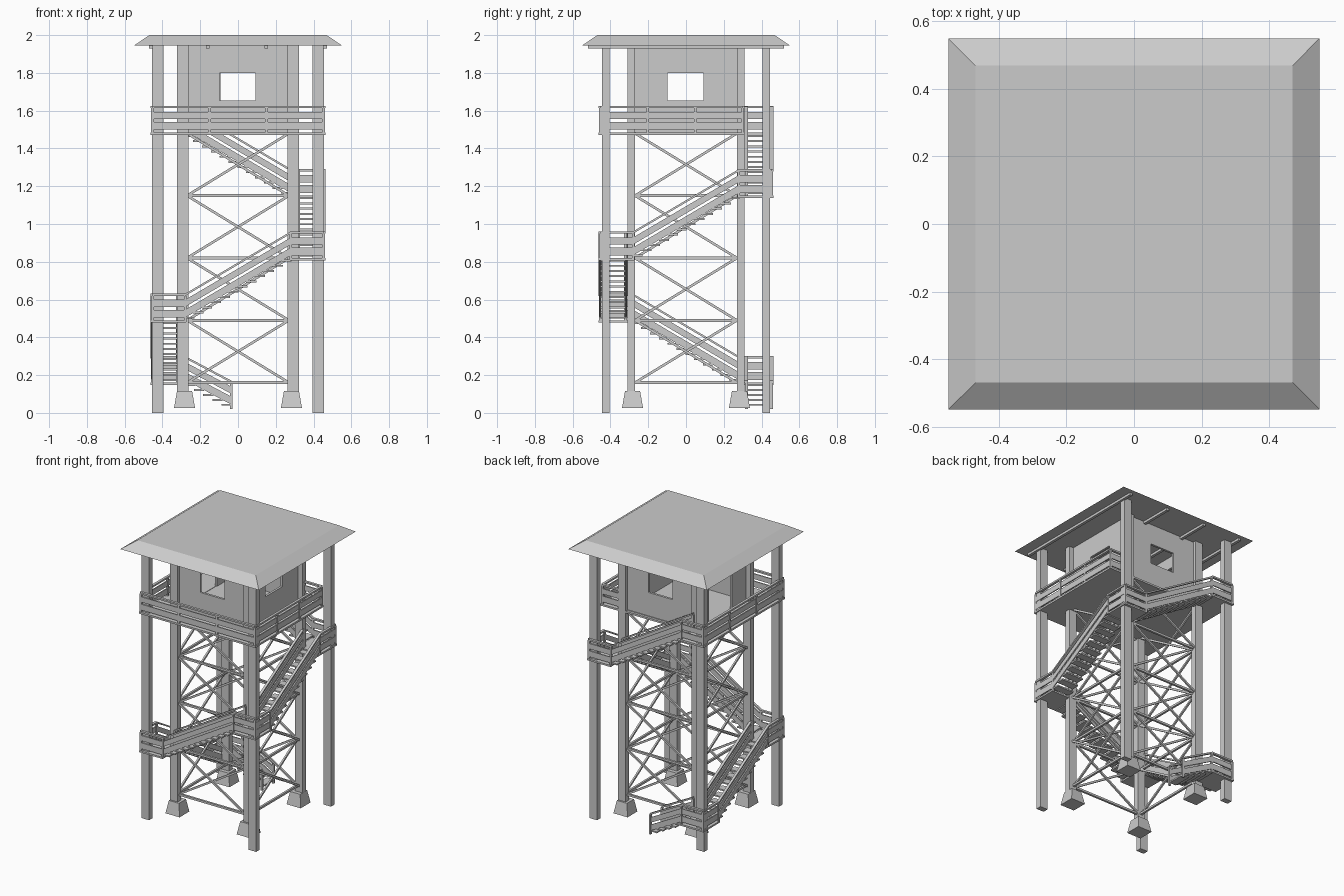
import bpy, bmesh, math
from mathutils import Vector, Matrix

cube = bpy.data.objects.get("Cube")
if cube:
    bpy.data.objects.remove(cube, do_unlink=True)

grey = bpy.data.materials.new("plain_grey")
grey.use_nodes = True
grey.diffuse_color = (0.6, 0.6, 0.6, 1)
grey.node_tree.nodes["Principled BSDF"].inputs["Base Color"].default_value = (0.6, 0.6, 0.6, 1)


def finish(name, bm, turn=0):
    """Turn a part about the tower axis and make it an object."""
    bmesh.ops.rotate(bm, verts=bm.verts, matrix=Matrix.Rotation(math.radians(turn), 3, 'Z'))
    bmesh.ops.recalc_face_normals(bm, faces=bm.faces)
    mesh = bpy.data.meshes.new(name)
    bm.to_mesh(mesh)
    bm.free()
    mesh.materials.append(grey)
    obj = bpy.data.objects.new(name, mesh)
    bpy.context.collection.objects.link(obj)


def hull(bm, lower, upper):
    """Closed solid between two four-point loops."""
    lo = [bm.verts.new(p) for p in lower]
    up = [bm.verts.new(p) for p in upper]
    bm.faces.new(lo)
    bm.faces.new(up)
    for i in range(4):
        j = (i + 1) % 4
        bm.faces.new((lo[i], lo[j], up[j], up[i]))


def rect(x0, x1, y0, y1, z):
    return [(x0, y0, z), (x1, y0, z), (x1, y1, z), (x0, y1, z)]


def box(bm, x0, x1, y0, y1, z0, z1):
    hull(bm, rect(x0, x1, y0, y1, z0), rect(x0, x1, y0, y1, z1))


def bar(bm, a, b, width, height):
    """Board from a to b with upright ends."""
    a, b = Vector(a), Vector(b)
    d = b - a
    side = Vector((-d.y, d.x, 0)).normalized() * width / 2
    up = Vector((0, 0, height / 2))
    ends = [[p + side + up, p - side + up, p - side - up, p + side - up] for p in (a, b)]
    hull(bm, *ends)


def railing(bm, a, b, posts=2):
    """Handrail, two boards and their posts; a and b lie on the floor."""
    a, b = Vector(a), Vector(b)
    for lift, width, height in ((0.135, 0.018, 0.012), (0.09, 0.008, 0.038), (0.035, 0.008, 0.042)):
        z = Vector((0, 0, lift))
        bar(bm, a + z, b + z, width, height)
    for i in range(posts):
        p = a.lerp(b, i / (posts - 1))
        box(bm, p.x - 0.007, p.x + 0.007, p.y - 0.007, p.y + 0.007, p.z - 0.01, p.z + 0.13)


LEVELS = [0.16, 0.49, 0.82, 1.15, 1.48]
IN, OUT, EDGE = 0.32, 0.453, 0.462

# Posts and footings
for sx, side in ((-1, "right"), (1, "left")):
    for sy, end in ((-1, "front"), (1, "back")):
        for kind, cx, cy, base in (("outer", 0.425, 0.425, 0), ("inner", 0.292, 0.29, 0.1)):
            bm = bmesh.new()
            x, y = sx * cx, sy * cy
            box(bm, x - 0.03, x + 0.03, y - 0.02, y + 0.02, base, 1.95)
            finish(f"{kind}_post_{end}_{side}", bm)
        bm = bmesh.new()
        x, y = sx * 0.283, sy * 0.283
        loops = [rect(x - r, x + r, y - r, y + r, z) for r, z in ((0.056, 0.025), (0.04, 0.115))]
        hull(bm, *loops)
        finish(f"footing_{end}_{side}", bm)

# Cross bracing on the four sides
for k, side in enumerate(("front", "left", "back", "right")):
    bm = bmesh.new()
    for z in LEVELS:
        bar(bm, (-0.28, -0.285, z), (0.28, -0.285, z), 0.015, 0.015)
    for z0, z1 in zip(LEVELS, LEVELS[1:]):
        bar(bm, (-0.27, -0.28, z0), (0.27, -0.28, z1), 0.012, 0.016)
        bar(bm, (-0.27, -0.292, z1), (0.27, -0.292, z0), 0.012, 0.016)
    finish(f"bracing_{side}", bm, 90 * k)


def flight(name, x0, z0, x1, z1, steps, turn):
    """Stair flight along the front, turned to its side."""
    bm = bmesh.new()
    for y in (-OUT, -IN):
        railing(bm, (x0, y, z0), (x1, y, z1))
    for i in range(steps):
        t = (i + 0.5) / steps
        x, z = x0 + (x1 - x0) * t, z0 + (z1 - z0) * t
        box(bm, x - 0.027, x + 0.027, -OUT, -IN, z - 0.005, z + 0.005)
    finish(name, bm, turn)


# Stairs winding up around the tower, with corner landings
flight("stair_bottom", 0.035, 0.03, 0.28, 0.16, 5, 180)
for k, side in enumerate(("right", "front", "left", "back")):
    z, turn = LEVELS[k], 90 * (k - 1)
    flight(f"stair_{side}", -0.28, z, 0.28, LEVELS[k + 1], 12, turn)
    bm = bmesh.new()
    box(bm, -EDGE, -0.275, -EDGE, -0.275, z - 0.012, z)
    railing(bm, (-0.28, -OUT, z), (-OUT, -OUT, z))
    railing(bm, (-OUT, -OUT, z), (-OUT, -0.28, z))
    finish(f"landing_{side}", bm, turn)

# Deck with the corner where the stairs arrive
bm = bmesh.new()
box(bm, -EDGE, EDGE, -EDGE, 0.31, 1.472, 1.485)
box(bm, -EDGE, -0.275, 0.31, EDGE, 1.472, 1.485)
finish("deck", bm)

# Deck railings
bm = bmesh.new()
z = 1.485
railing(bm, (-OUT, -OUT, z), (OUT, -OUT, z), 4)
railing(bm, (OUT, -OUT, z), (OUT, 0.3, z), 4)
railing(bm, (OUT, 0.3, z), (0.3, 0.3, z))
railing(bm, (-OUT, -OUT, z), (-OUT, OUT, z), 4)
railing(bm, (-OUT, OUT, z), (-0.28, OUT, z))
finish("deck_railing", bm)

# Cabin walls: three windows and a doorway
window = (-0.098, 0.093, 1.655, 1.8)
door = (-0.15, 0.11, 1.485, 1.86)
for k, side in enumerate(("front", "left", "back", "right")):
    u0, u1, z0, z1 = door if side == "right" else window
    y0, y1 = -0.288, -0.272
    bm = bmesh.new()
    box(bm, -0.28, u0, y0, y1, 1.485, 1.95)
    box(bm, u1, 0.28, y0, y1, 1.485, 1.95)
    box(bm, u0, u1, y0, y1, z1, 1.95)
    if z0 > 1.5:
        box(bm, u0, u1, y0, y1, 1.485, z0)
    finish(f"cabin_wall_{side}", bm, 90 * k)

# Roof and its rafters
bm = bmesh.new()
hull(bm, rect(-0.55, 0.55, -0.55, 0.55, 1.945), rect(-0.47, 0.47, -0.47, 0.47, 2.0))
finish("roof", bm)
bm = bmesh.new()
for x in (-0.46, -0.16, 0.15, 0.46):
    bar(bm, (x, -0.52, 1.938), (x, 0.52, 1.938), 0.02, 0.02)
finish("rafters", bm)
